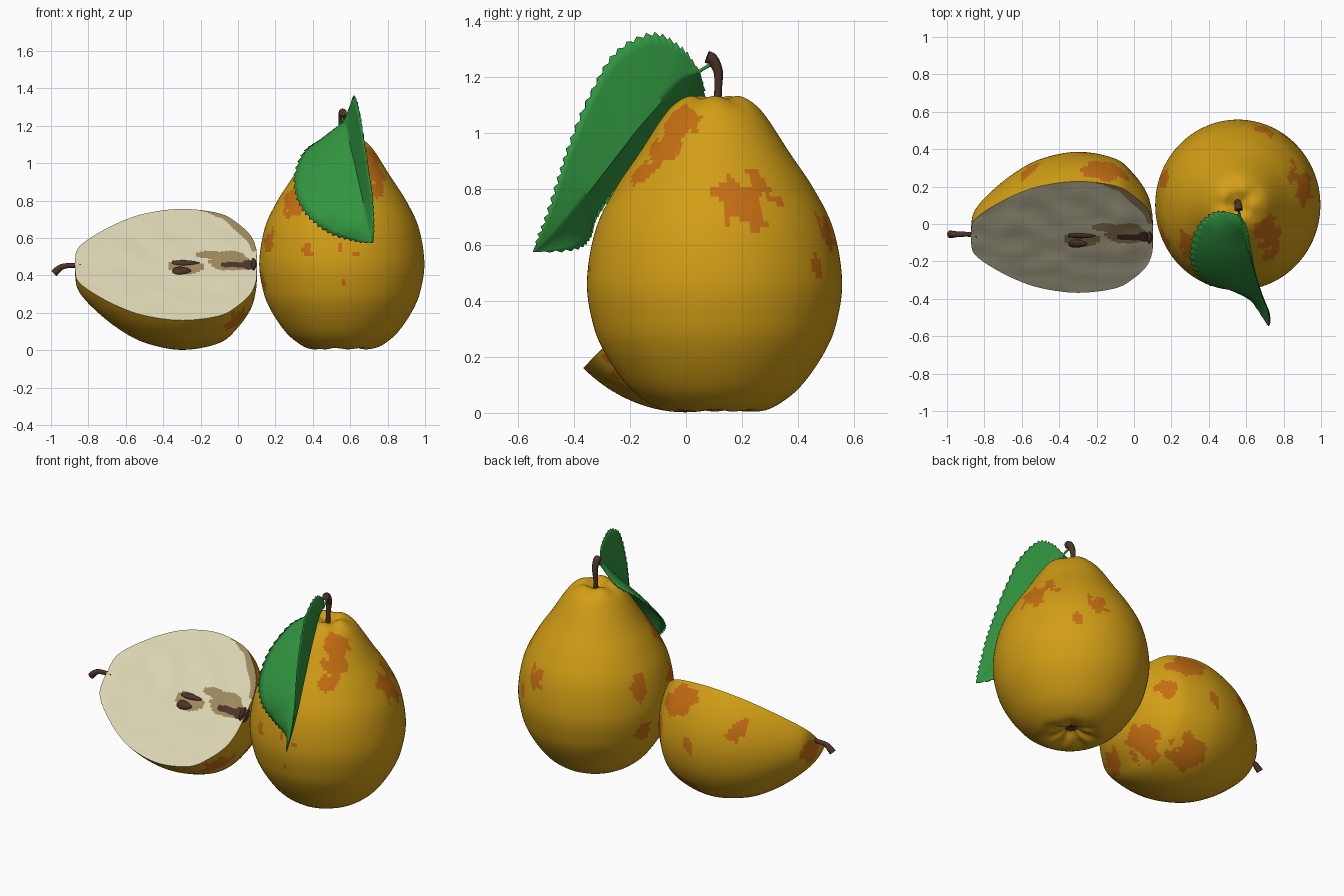
import bpy, bmesh, math
from mathutils import Vector, Matrix, noise

if "Cube" in bpy.data.objects:
    bpy.data.objects.remove(bpy.data.objects["Cube"])


def material(name, rgb):
    m = bpy.data.materials.new(name)
    m.diffuse_color = (*rgb, 1)
    m.use_nodes = True
    m.node_tree.nodes["Principled BSDF"].inputs["Base Color"].default_value = m.diffuse_color
    return m


SKIN = material("amber skin", (0.64, 0.34, 0.008))
BLUSH = material("orange blush", (0.56, 0.155, 0.006))
FLESH = material("cream flesh", (0.72, 0.67, 0.46))
CORE = material("tan core", (0.34, 0.25, 0.11))
BROWN = material("dark brown", (0.075, 0.033, 0.02))
GREEN = material("leaf green", (0.03, 0.30, 0.05))
PALETTE = [SKIN, BLUSH, FLESH, CORE, BROWN]


def smooth(points, n):
    """Catmull-Rom resampling of a short list of points."""
    p = [Vector(q) for q in points]
    p = [2 * p[0] - p[1]] + p + [2 * p[-1] - p[-2]]
    out = []
    for i in range(n):
        t = i / (n - 1) * (len(p) - 3)
        k = min(int(t), len(p) - 4)
        t -= k
        a, b, c, d = p[k:k + 4]
        out.append(0.5 * (2 * b + (c - a) * t + (2 * a - 5 * b + 4 * c - d) * t * t
                          + (3 * b - a - 3 * c + d) * t ** 3))
    return out


def add_grid(bm, rows):
    vs = [[bm.verts.new(p) for p in row] for row in rows]
    faces = []
    for r0, r1 in zip(vs, vs[1:]):
        for j in range(len(r0) - 1):
            faces.append(bm.faces.new((r0[j], r0[j + 1], r1[j + 1], r1[j])))
    return faces


def finish(bm, name, mats, angle=40):
    bmesh.ops.remove_doubles(bm, verts=bm.verts, dist=1e-5)
    bmesh.ops.recalc_face_normals(bm, faces=bm.faces)
    me = bpy.data.meshes.new(name)
    bm.to_mesh(me)
    bm.free()
    for m in mats:
        me.materials.append(m)
    ob = bpy.data.objects.new(name, me)
    bpy.context.collection.objects.link(ob)
    bpy.ops.object.select_all(action='DESELECT')
    ob.select_set(True)
    bpy.context.view_layer.objects.active = ob
    bpy.ops.object.shade_smooth_by_angle(angle=math.radians(angle))
    return ob


def blushed(p, spots):
    """True inside any blotch; noise makes the outline ragged."""
    wobble = 1 + 0.65 * noise.noise(p * 14) + 0.3 * noise.noise(p * 35)
    return any((p - Vector(s[:3])).length < s[3] * wobble for s in spots)


def tube(name, pts, radii, mat):
    cu = bpy.data.curves.new(name, 'CURVE')
    cu.dimensions = '3D'
    cu.bevel_depth = 1
    cu.bevel_resolution = 4
    cu.use_fill_caps = True
    sp = cu.splines.new('POLY')
    path = smooth([(*p, r) for p, r in zip(pts, radii)], 24)
    sp.points.add(len(path) - 1)
    for q, v in zip(sp.points, path):
        q.co = (v[0], v[1], v[2], 1)
        q.radius = v[3]
    sp.use_smooth = True
    cu.materials.append(mat)
    ob = bpy.data.objects.new(name, cu)
    bpy.context.collection.objects.link(ob)


# Whole pear: turned profile (radius, height) with dimples at both ends
profile = smooth([(0, .06), (.035, .052), (.09, .022), (.18, .01), (.26, .052), (.325, .115),
                  (.395, .22), (.435, .32), (.456, .47), (.425, .655), (.355, .80), (.268, .93),
                  (.19, 1.05), (.145, 1.1), (.09, 1.127), (.045, 1.115), (0, 1.09)], 130)
rows = []
for r, z in profile:
    row = []
    for j in range(145):
        a = 2 * math.pi * j / 144
        end = math.exp(-((r - .11) / .06) ** 2)
        dz = .007 * end * math.cos(7 * a) if z < .3 else (.006 * end * math.cos(5 * a) if z > 1 else 0)
        row.append((.555 + .968 * max(r, 0) * math.cos(a), .102 + max(r, 0) * math.sin(a), z + dz))
    rows.append(row)
bm = bmesh.new()
SPOTS = [(.89, .2, .75, .10), (.71, -.01, 1.05, .07), (.74, -.08, .96, .07), (.74, -.17, .87, .06),
         (.77, .03, .92, .025), (.86, .34, .76, .025), (.69, .49, .65, .06), (.8, .45, .52, .035),
         (.34, -.1, .82, .11), (.19, -.06, .58, .06), (.13, .0, .36, .055), (.37, -.3, .54, .04),
         (.55, -.33, .55, .02), (.63, -.34, .52, .02), (.56, -.35, .37, .018),
         (.16, .25, .62, .07), (.14, .22, .34, .06)]
for f in add_grid(bm, rows):
    c = f.calc_center_median()
    if c.z < .3 and math.hypot(c.x - .555, c.y - .102) < .036:
        f.material_index = 4
    elif blushed(c, SPOTS):
        f.material_index = 1
finish(bm, "whole_pear", PALETTE)

# Half pear: half turn about the x axis, closed by a cut face tilted 45 degrees
MID = Vector((0, -.07, .458))
UP = Vector((0, 1, 1)).normalized()
DEEP = Vector((0, 1, -1)).normalized()
half = smooth([(-.865, 0), (-.87, .06), (-.852, .13), (-.78, .21), (-.65, .31), (-.5, .385),
               (-.3, .421), (-.1, .387), (0, .31), (.07, .215), (.097, .12), (.1, .05), (.098, 0)], 120)
half = [(x, max(r, 0)) for x, r in half]
bm = bmesh.new()
body = add_grid(bm, [[MID + Vector((x, 0, 0)) + UP * r * math.cos(math.pi * j / 80)
                      + DEEP * 1.16 * r * math.sin(math.pi * j / 80) for j in range(81)]
                     for x, r in half])
SPOTS = [(-.01, -.2, .17, .08), (-.53, -.15, .12, .03), (-.85, .0, .41, .08), (.02, .1, .15, .11),
         (-.2, .24, .13, .11), (0, .28, .45, .06), (-.17, .28, .65, .10), (-.55, .27, .55, .07),
         (-.28, .36, .42, .045), (-.05, .26, .62, .05)]
for f in body:
    c = f.calc_center_median()
    if c.x > .08 and (c - MID - Vector((c.x, 0, 0))).length < .045:
        f.material_index = 4
    elif blushed(c, SPOTS):
        f.material_index = 1


def ripple(x, w, s):
    return .007 * noise.noise(Vector((x * 7, w * 7, 3))) * (1 - s ** 4)


cap_rows = []
for x, r in half:
    cap_rows.append([])
    for j in range(101):
        s = j / 50 - 1
        cap_rows[-1].append(MID + Vector((x, 0, 0)) + UP * s * r + DEEP * ripple(x, s * r, s))


def inside(x, w, blobs):
    k = 1 + .5 * noise.noise(Vector((x * 18, w * 18, 0)))
    return any(((x - a) / c) ** 2 + ((w - b) / d) ** 2 < k for a, b, c, d in blobs)


TAN = [(-.03, .01, .13, .055), (-.16, .075, .07, .03), (-.28, -.02, .10, .055), (-.04, .07, .07, .035)]
DARK = [(-.02, -.003, .075, .022), (.06, 0, .035, .04)]
for f in add_grid(bm, cap_rows):
    c = f.calc_center_median()
    x, w = c.x, (c - MID).dot(UP)
    edge = next((r for hx, r in half[60:] if hx >= x), .05)
    rim = x > -.2 and w > .1 and w > edge - .3 * (x + .2) * (1 + .5 * noise.noise(c * 9))
    f.material_index = 4 if inside(x, w, DARK) else 3 if rim or inside(x, w, TAN) else 2
finish(bm, "half_pear", PALETTE)

# Seeds and dried calyx
TURN = Matrix((Vector((1, 0, 0)), UP, -DEEP)).transposed().to_4x4()


def pip(name, x, w, size):
    b = bmesh.new()
    bmesh.ops.create_uvsphere(b, u_segments=24, v_segments=14, radius=1)
    for v in b.verts:
        v.co.y *= 1 - .35 * v.co.x
    place = Matrix.Translation(MID + Vector((x, 0, 0)) + UP * w)
    b.transform(place @ TURN @ Matrix.Diagonal((*size, 1)))
    finish(b, name, [BROWN])


pip("seed_upper", -.28, .012, (.075, .017, .012))
pip("seed_lower", -.30, -.048, (.05, .026, .018))
pip("half_calyx", .085, 0, (.014, .04, .03))

# Stems and leaf stalk
tube("whole_stem", [(.55, .112, 1.08), (.55, .115, 1.16), (.555, .115, 1.22), (.558, .095, 1.262),
                    (.56, .075, 1.272)], [.014, .014, .017, .021, .022], BROWN)
tube("half_stem", [(-.84, -.06, .45), (-.89, -.055, .453), (-.94, -.055, .447), (-.97, -.055, .425),
                   (-.985, -.055, .41)], [.013, .013, .015, .019, .02], BROWN)
tube("leaf_stalk", [(.556, .1, 1.25), (.56, .07, 1.235), (.567, .04, 1.215)], [.007, .006, .006], GREEN)

# Leaf: folded along the midrib, with saw-toothed edges
N = 97
left = smooth([(.565, .05, 1.22), (.45, .06, 1.13), (.36, 0, 1.06), (.31, -.13, .93), (.33, -.25, .8),
               (.4, -.32, .7), (.5, -.345, .63), (.62, -.40, .59), (.72, -.545, .575)], N)
rib = smooth([(.565, .05, 1.22), (.58, -.02, 1.19), (.60, -.1, 1.1), (.62, -.17, 1.02), (.64, -.24, .93),
              (.66, -.31, .84), (.68, -.38, .75), (.7, -.46, .66), (.72, -.545, .575)], N)
right = smooth([(.565, .05, 1.22), (.6, -.02, 1.30), (.62, -.12, 1.347), (.645, -.25, 1.28),
                (.67, -.34, 1.13), (.695, -.41, .96), (.715, -.455, .82), (.722, -.5, .68),
                (.72, -.545, .575)], N)
rows = []
for i in range(N):
    tooth = .014 * (i % 3) / 2 * min(1, (N - 1 - i) / 6, i / 8)
    row = []
    for k in range(-8, 9):
        side = left[i] if k < 0 else right[i]
        t = abs(k) / 8
        span = side - rib[i]
        p = rib[i] + span * t
        if abs(k) == 8 and span.length > 1e-4:
            p = p + span.normalized() * tooth
        bulge = math.sin(math.pi * t) * span.length * .07
        row.append(p + Vector((-.5, -.7, .3)) * (bulge if k < 0 else 0))
    rows.append(row)
bm = bmesh.new()
add_grid(bm, rows)
leaf = finish(bm, "leaf", [GREEN], 60)
mod = leaf.modifiers.new("thickness", 'SOLIDIFY')
mod.thickness = .006
mod.offset = 0
